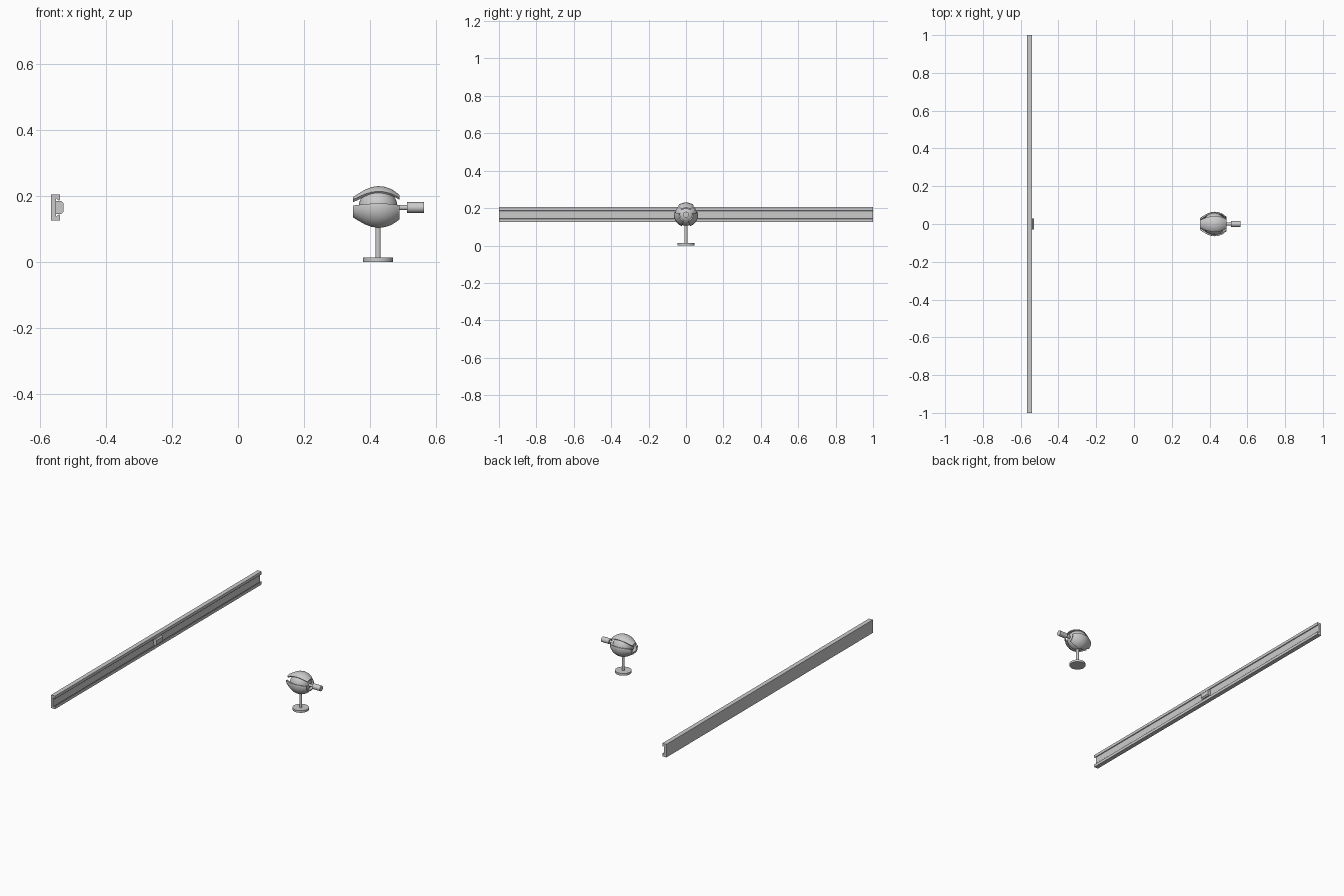
import bpy, bmesh, math
from mathutils import Matrix

if "Cube" in bpy.data.objects:
    bpy.data.objects.remove(bpy.data.objects["Cube"])

CX, CZ = 0.425, 0.165   # centre of the ball


def make(name, verts, faces, smooth=True):
    me = bpy.data.meshes.new(name)
    me.from_pydata(verts, [], faces)
    bm = bmesh.new()
    bm.from_mesh(me)
    bmesh.ops.remove_doubles(bm, verts=bm.verts, dist=1e-6)
    bmesh.ops.recalc_face_normals(bm, faces=bm.faces)
    bm.to_mesh(me)
    bm.free()
    ob = bpy.data.objects.new(name, me)
    bpy.context.collection.objects.link(ob)
    if smooth:
        bpy.ops.object.select_all(action='DESELECT')
        bpy.context.view_layer.objects.active = ob
        ob.select_set(True)
        bpy.ops.object.shade_smooth_by_angle(angle=math.radians(35))
    return ob


def extrude_y(name, prof, y0, y1):
    n = len(prof)
    verts = [(x, y, z) for y in (y0, y1) for x, z in prof]
    faces = [(i, (i + 1) % n, n + (i + 1) % n, n + i) for i in range(n)]
    faces += [tuple(range(n)), tuple(range(n, 2 * n))]
    return make(name, verts, faces, False)


def cylinder(name, loc, r, depth, axis='Z'):
    rot = (0, math.pi / 2, 0) if axis == 'X' else (0, 0, 0)
    bpy.ops.mesh.primitive_cylinder_add(vertices=32, radius=r, depth=depth, location=loc, rotation=rot)
    ob = bpy.context.object
    ob.name = name
    bpy.ops.object.shade_smooth_by_angle(angle=math.radians(35))
    return ob


def petal(name, centre, half, prof, seg=20):
    # closed cross-section (x, r) swept through an arc about the x axis
    n = len(prof)
    verts, faces = [], []
    for k in range(seg + 1):
        a = math.radians(centre - half + 2 * half * k / seg)
        verts += [(CX + x, r * math.sin(a), CZ + r * math.cos(a)) for x, r in prof]
    for k in range(seg):
        for i in range(n):
            j = (i + 1) % n
            faces.append((k * n + i, k * n + j, (k + 1) * n + j, (k + 1) * n + i))
    h = n // 2      # end caps as quad strips between outer and inner lines
    for b in (0, seg * n):
        faces += [(b + i, b + i + 1, b + n - 2 - i, b + n - 1 - i) for i in range(h - 1)]
    return make(name, verts, faces)


# grooved rail and its slider
rail = [(-.567, .125), (-.54, .125), (-.54, .142), (-.543, .145), (-.552, .137),
        (-.552, .193), (-.543, .185), (-.54, .188), (-.54, .205), (-.567, .205)]
extrude_y("rail", rail, -1, 1)
extrude_y("slider", [(-.552, .145), (-.537, .145), (-.53, .152), (-.53, .178), (-.537, .185), (-.552, .185)], -.03, .03)

# stand
cylinder("base", (CX, 0, .0065), .046, .013)
cylinder("stem", (CX, 0, .062), .008, .1)

# inner ball
bpy.ops.mesh.primitive_uv_sphere_add(segments=48, ring_count=24, radius=.059, location=(CX, 0, CZ),
                                     rotation=(0, math.pi / 2, 0))
bpy.context.object.name = "ball"
bpy.ops.object.shade_smooth_by_angle(angle=math.radians(35))

# three shell petals around the ball
outer = [(-.076, .032), (-.06, .042), (-.04, .054), (-.02, .062), (0, .065),
         (.02, .063), (.04, .056), (.055, .046), (.065, .038)]
inner = [(-.076, .021), (-.06, .031), (-.04, .045), (-.02, .055), (0, .058),
         (.02, .056), (.04, .049), (.055, .039), (.065, .031)]
for k, nm in enumerate(("top_shell", "right_shell", "left_shell")):
    petal(nm, 120 * k, 41, outer + inner[::-1])

# rear rod and plug
cylinder("rear_rod", (CX + .07, 0, CZ), .008, .05, 'X')
cylinder("rear_plug", (.539, 0, CZ), .016, .052, 'X')
